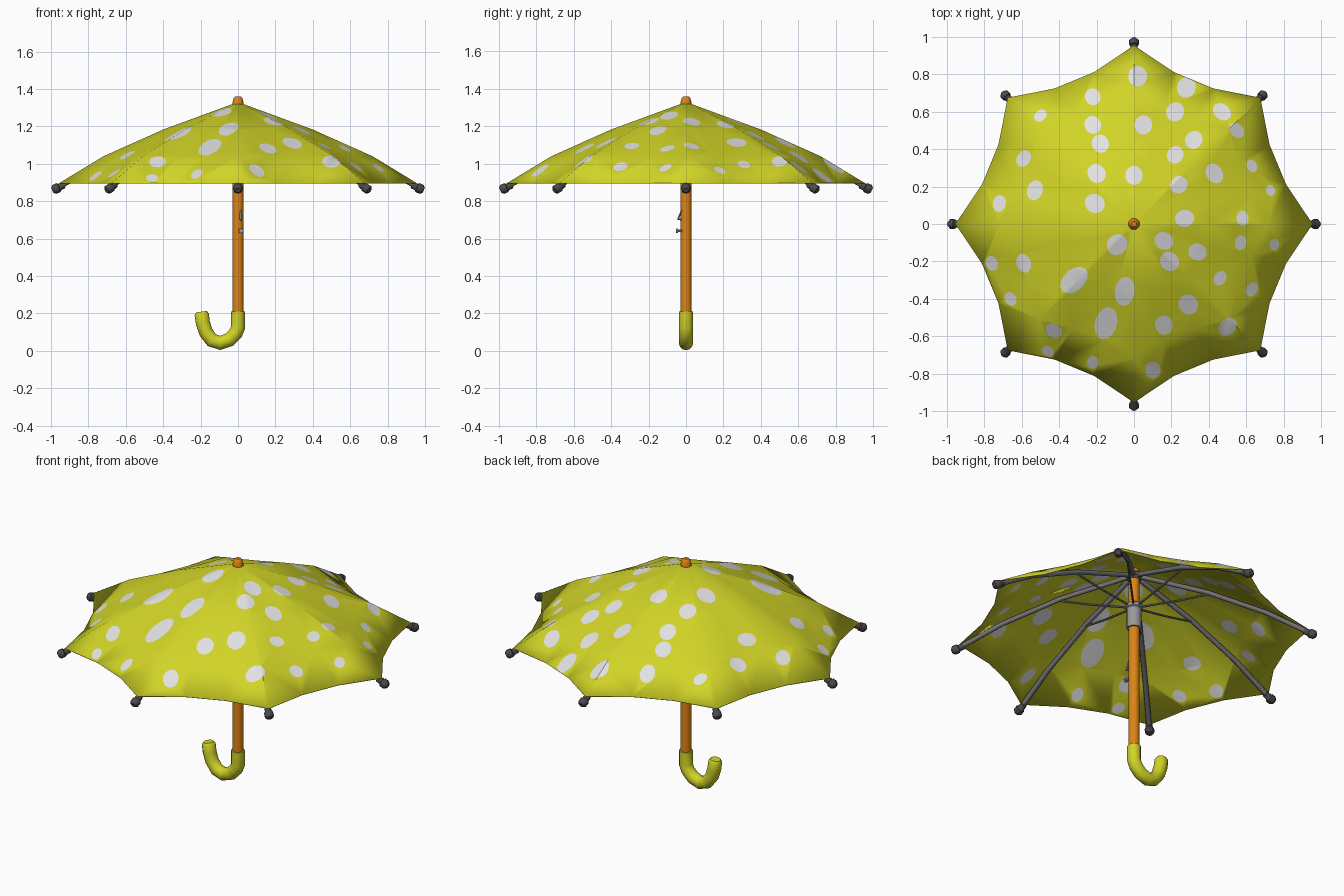
import bpy, bmesh, math
from mathutils import Vector
from mathutils.bvhtree import BVHTree
from mathutils.geometry import delaunay_2d_cdt

if "Cube" in bpy.data.objects:
    bpy.data.objects.remove(bpy.data.objects["Cube"])


def material(name, r, g, b):
    m = bpy.data.materials.new(name)
    m.diffuse_color = (r, g, b, 1)
    m.use_nodes = True
    m.node_tree.nodes["Principled BSDF"].inputs["Base Color"].default_value = m.diffuse_color
    return m


YELLOW = material("yellow", 0.64, 0.66, 0.02)
WHITE = material("dot_white", 0.76, 0.76, 0.76)
ORANGE = material("orange_wood", 0.72, 0.23, 0.008)
STEEL = material("rib_grey", 0.16, 0.16, 0.17)
DARK = material("tip_dark_grey", 0.07, 0.07, 0.075)
LIGHT = material("runner_grey", 0.32, 0.32, 0.32)


def add_mesh(name, mesh, mats, angle=40):
    mesh.name = name
    mesh.materials.clear()
    for m in mats:
        mesh.materials.append(m)
    mesh.shade_smooth()
    mesh.set_sharp_from_angle(angle=math.radians(angle))
    ob = bpy.data.objects.new(name, mesh)
    bpy.context.collection.objects.link(ob)
    return ob


def lathe(name, profile, mat, sides=16):
    """Closed turned part from (radius, z) points, bottom to top."""
    bm = bmesh.new()
    rings = [[bm.verts.new((r * math.cos(2 * math.pi * i / sides),
                            r * math.sin(2 * math.pi * i / sides), z))
              for i in range(sides)] for r, z in profile]
    for a, b in zip(rings, rings[1:]):
        for i in range(sides):
            j = (i + 1) % sides
            bm.faces.new((a[i], a[j], b[j], b[i]))
    bm.faces.new(rings[0][::-1])
    bm.faces.new(rings[-1])
    me = bpy.data.meshes.new(name)
    bm.to_mesh(me)
    return add_mesh(name, me, [mat])


def tubes(name, paths, radius, mat, res=2):
    """Tubes along lists of (x, y, z, thickness factor)."""
    cu = bpy.data.curves.new(name, 'CURVE')
    cu.dimensions = '3D'
    cu.bevel_depth, cu.bevel_resolution, cu.use_fill_caps = radius, res, True
    for path in paths:
        sp = cu.splines.new('POLY')
        sp.points.add(len(path) - 1)
        for p, (x, y, z, f) in zip(sp.points, path):
            p.co, p.radius = (x, y, z, 1), f
    tmp = bpy.data.objects.new(name + "_path", cu)
    bpy.context.collection.objects.link(tmp)
    dg = bpy.context.evaluated_depsgraph_get()
    me = bpy.data.meshes.new_from_object(tmp.evaluated_get(dg))
    bpy.data.objects.remove(tmp)
    return add_mesh(name, me, [mat], 50)


def radial(points):
    """Repeat a path of (r, z, factor) around the eight ribs."""
    return [[(r * math.cos(k * math.pi / 4), r * math.sin(k * math.pi / 4), z, f)
             for r, z, f in points] for k in range(8)]


# --- canopy: eight panels, three segments each, edge curving inward
coarse = bmesh.new()
apex = coarse.verts.new((0, 0, 1.33))
rings = []
for rad, z, sag in ((0.4, 1.183, 0.985), (0.72, 1.04, 0.965), (0.955, 0.897, 0.943)):
    ring = []
    for k in range(8):
        a, b = (Vector((rad * math.cos(t * math.pi / 4), rad * math.sin(t * math.pi / 4), 0))
                for t in (k, k + 1))
        for s in range(3):
            p = a.lerp(b, s / 3) * (sag if s else 1)
            ring.append(coarse.verts.new((p.x, p.y, z)))
    rings.append(ring)
for i in range(24):
    j = (i + 1) % 24
    coarse.faces.new((apex, rings[0][i], rings[0][j]))
    for a, b in zip(rings, rings[1:]):
        coarse.faces.new((a[i], b[i], b[j], a[j]))
bmesh.ops.triangulate(coarse, faces=coarse.faces[:])
coarse.verts.index_update()
surface = BVHTree.FromBMesh(coarse)


def height(x, y, tries=(1, 0.9998, 0.999, 0.998)):
    for s in tries:
        hit = surface.ray_cast(Vector((x * s, y * s, 3)), Vector((0, 0, -1)))[0]
        if hit:
            return hit.z
    return None


# dots seen from the top: x, y, radius in hundredths
DOTS = ((2, 79, 5.3), (28, 73, 5.3), (-22, 68, 4.4), (-50, 58, 3.3), (-22, 53, 4.7),
        (5, 53, 5), (22, 60, 5), (47, 60, 4.7), (55, 50, 4), (32, 45, 4.8),
        (-18, 43, 4.8), (22, 37, 4.6), (63, 31, 3.1), (43, 27, 5), (-20, 27, 5),
        (0, 26, 4.9), (-59, 35, 4.2), (-53, 18, 4.8), (-72, 11, 4), (-21, 11, 5.3),
        (24, 21, 4.7), (73, 18, 2.7), (58, 3, 3.7), (27, 3, 4.9), (75, -11, 2.9),
        (57, -10, 3.5), (34, -15, 4.8), (16, -9, 5), (19, -20, 5.2), (-9, -11, 5.6),
        (-32, -30, 7), (-5, -36, 6.5), (29, -43, 5.4), (46, -29, 3.7), (63, -35, 3.5),
        (-15, -53, 7.2), (16, -54, 5), (50, -55, 4.8), (10, -78, 4.4), (-43, -57, 4.2),
        (-46, -68, 3), (-22, -74, 3.3), (-76, -21, 3.6), (-59, -21, 4.5), (-66, -40, 3.4))


def ellipse(x, y, r):
    """Centre, long axis, long radius and short radius of a dot."""
    c = Vector((x, y)) / 100
    if r >= 6.5:
        axis, e = c.normalized(), 1.22
    elif abs(x) > 40:
        axis, e = Vector((-c.y, c.x)).normalized(), 1.14
    else:
        axis, e = c.normalized(), 1.05
    return c, axis, r * e / 100, r / e / 100


dots = [ellipse(*d) for d in DOTS]
pts = [v.co.xy for v in coarse.verts]
edges = [tuple(v.index for v in e.verts) for e in coarse.edges]
SIDES = 14
for c, axis, ra, rb in dots:
    n = len(pts)
    for i in range(SIDES):
        t = 2 * math.pi * i / SIDES + 0.1
        pts.append(c + axis * ra * math.cos(t) + axis.orthogonal() * rb * math.sin(t))
        edges.append((n + i, n + (i + 1) % SIDES))
# cut the dot outlines into the canopy surface
vs, _, fs = delaunay_2d_cdt(pts, edges, [], 1, 1e-5)[:3]


def in_dot(p):
    return any(((p - c).dot(ax) / ra) ** 2 + ((p - c).dot(ax.orthogonal()) / rb) ** 2 < 0.94
               for c, ax, ra, rb in dots)


faces, flags = [], []
for f in fs:
    mid = sum((vs[i] for i in f), Vector((0, 0))) / len(f)
    if height(mid.x, mid.y, (1,)) is not None:
        faces.append(f)
        flags.append(int(in_dot(mid)))
me = bpy.data.meshes.new("canopy")
me.from_pydata([(v.x, v.y, height(v.x, v.y) or 0.897) for v in vs], [], faces)
for p, flag in zip(me.polygons, flags):
    p.material_index = flag
canopy_flags = flags
bm = bmesh.new()
bm.from_mesh(me)
bmesh.ops.delete(bm, geom=[v for v in bm.verts if not v.link_faces], context='VERTS')
bm.to_mesh(me)
canopy = add_mesh("canopy", me, [YELLOW, WHITE], 30)
for p, flag in zip(me.polygons, canopy_flags):
    p.material_index = flag
solid = canopy.modifiers.new("cloth", 'SOLIDIFY')
solid.thickness, solid.offset = 0.004, -1

# --- pole, finial, hub and sliding runner
lathe("pole", [(0.03, 0.16), (0.03, 1.3)], ORANGE)
lathe("finial", [(0.03, 1.29), (0.03, 1.325), (0.024, 1.35), (0.014, 1.36)], ORANGE)
lathe("hub", [(0.034, 1.255), (0.045, 1.265), (0.045, 1.285), (0.034, 1.295)], STEEL)
lathe("runner", [(0.04, 0.95), (0.04, 1.07), (0.047, 1.075), (0.047, 1.095), (0.04, 1.1)], LIGHT)

# --- hooked handle
hook = [(0, 0.21), (0, 0.125), (-0.012, 0.095), (-0.045, 0.06), (-0.095, 0.042), (-0.14, 0.057),
        (-0.172, 0.1), (-0.188, 0.15), (-0.194, 0.195)]
tubes("handle", [[(x, 0, z, 1) for x, z in hook] + [(-0.196, 0, 0.209, 0.75)]], 0.038, YELLOW, 4)

# --- ribs, stretchers and rib tips
tubes("ribs", radial([(0.03, 1.275, 1), (0.4, 1.157, 1), (0.72, 1.015, 1), (0.97, 0.868, 1)]),
      0.014, STEEL)
tubes("stretchers", radial([(0.04, 1.085, 1), (0.25, 1.115, 1), (0.42, 1.148, 1)]), 0.006, STEEL, 1)
tubes("rib_tips", radial([(0.93, 0.887, 0.7), (0.955, 0.875, 0.75), (0.959, 0.873, 1),
                          (0.982, 0.863, 1), (0.993, 0.858, 0.55)]), 0.026, DARK)

# --- spring catch on the front of the pole
tubes("catch_lever", [[(0.015, -0.022, 0.755, 0.6), (0.015, -0.042, 0.705, 1),
                       (0.015, -0.022, 0.7, 0.6)]], 0.008, LIGHT, 1)
tubes("catch_button", [[(0.017, -0.022, 0.642, 0.5), (0.017, -0.043, 0.642, 0.5),
                        (0.017, -0.044, 0.642, 1), (0.017, -0.053, 0.642, 0.9)]], 0.015, LIGHT, 1)
